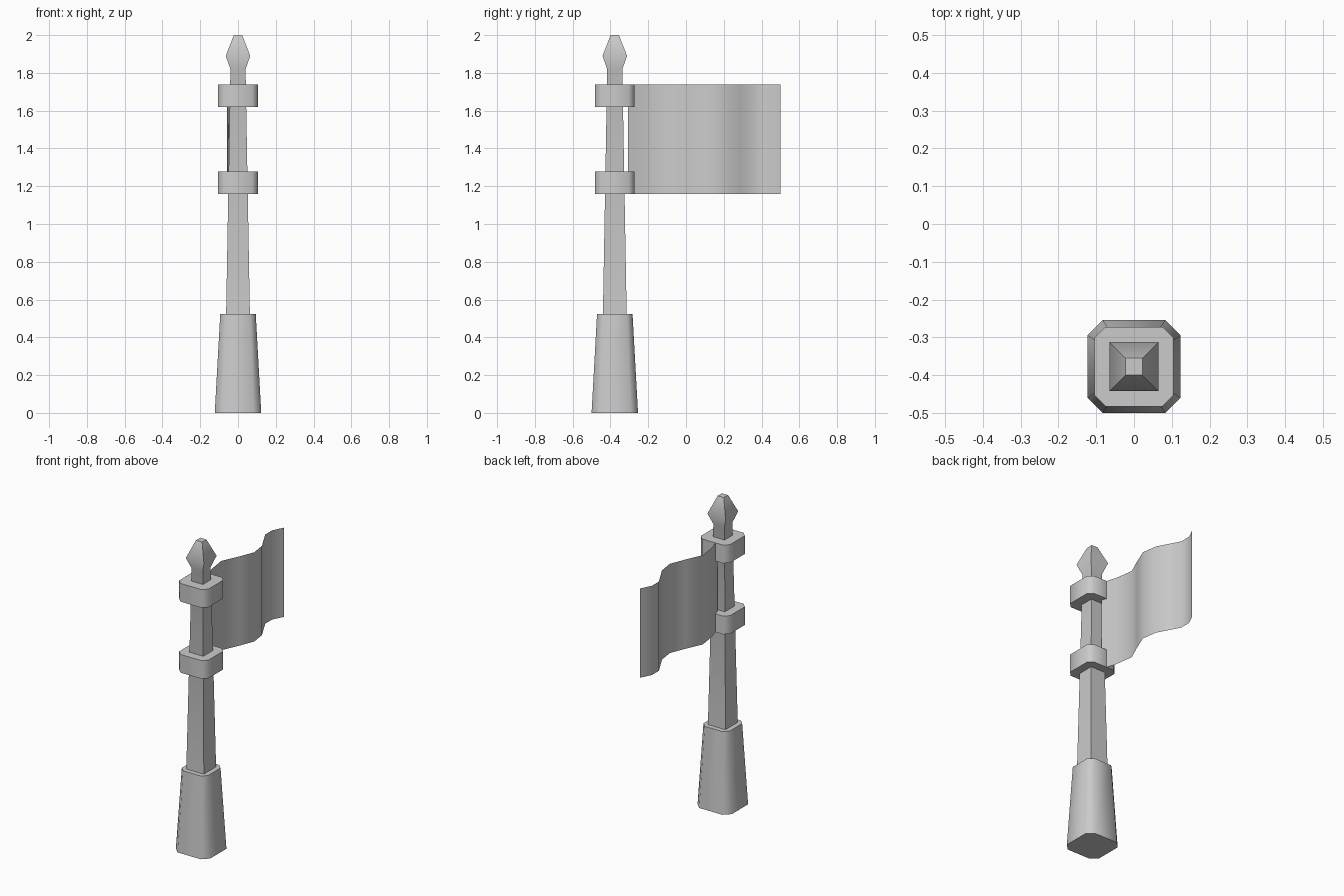
import bpy, bmesh, math

if "Cube" in bpy.data.objects:
    bpy.data.objects.remove(bpy.data.objects["Cube"])

CY = -0.377  # pole axis in y


def finish(name, bm):
    me = bpy.data.meshes.new(name)
    bm.to_mesh(me)
    bm.free()
    ob = bpy.data.objects.new(name, me)
    bpy.context.collection.objects.link(ob)
    bpy.ops.object.select_all(action='DESELECT')
    ob.select_set(True)
    bpy.context.view_layer.objects.active = ob
    bpy.ops.object.shade_smooth_by_angle(angle=math.radians(50))
    return ob


def outline(h, c):
    # square of half-width h, corners cut by c
    if c == 0:
        return [(h, -h), (h, h), (-h, h), (-h, -h)]
    k = h - c
    return [(k, -h), (h, -k), (h, k), (k, h), (-k, h), (-h, k), (-h, -k), (-k, -h)]


def loft(name, rings):
    # rings of (half-width, corner cut, height), capped at both ends
    bm = bmesh.new()
    loops = [[bm.verts.new((x, y + CY, z)) for x, y in outline(h, c)] for h, c, z in rings]
    for a, b in zip(loops, loops[1:]):
        n = len(a)
        for i in range(n):
            j = (i + 1) % n
            bm.faces.new((a[i], a[j], b[j], b[i]))
    bm.faces.new(loops[0][::-1])
    bm.faces.new(loops[-1])
    return finish(name, bm)


# tapered foot
loft("base", [(0.123, 0.04, 0), (0.094, 0.03, 0.523)])

# square pole with pointed finial
loft("pole", [(0.063, 0, 0.515), (0.04, 0, 1.82), (0.065, 0, 1.89), (0.022, 0, 2.0)])

# two collars holding the flag
for name, z in (("lower_collar", 1.16), ("upper_collar", 1.62)):
    loft(name, [(0.105, 0.03, z), (0.105, 0.03, z + 0.118)])

# waving cloth: single sheet swept up from a (y, x) profile
wave = [(-0.307, -0.01), (-0.21, -0.04), (-0.09, -0.058), (0.02, -0.008), (0.12, 0.032),
        (0.22, 0.018), (0.29, -0.02), (0.36, -0.057), (0.43, -0.057), (0.5, -0.022)]
bm = bmesh.new()
low = [bm.verts.new((x, y, 1.16)) for y, x in wave]
high = [bm.verts.new((x, y, 1.738)) for y, x in wave]
for i in range(len(wave) - 1):
    bm.faces.new((low[i], low[i + 1], high[i + 1], high[i]))
finish("flag", bm)
